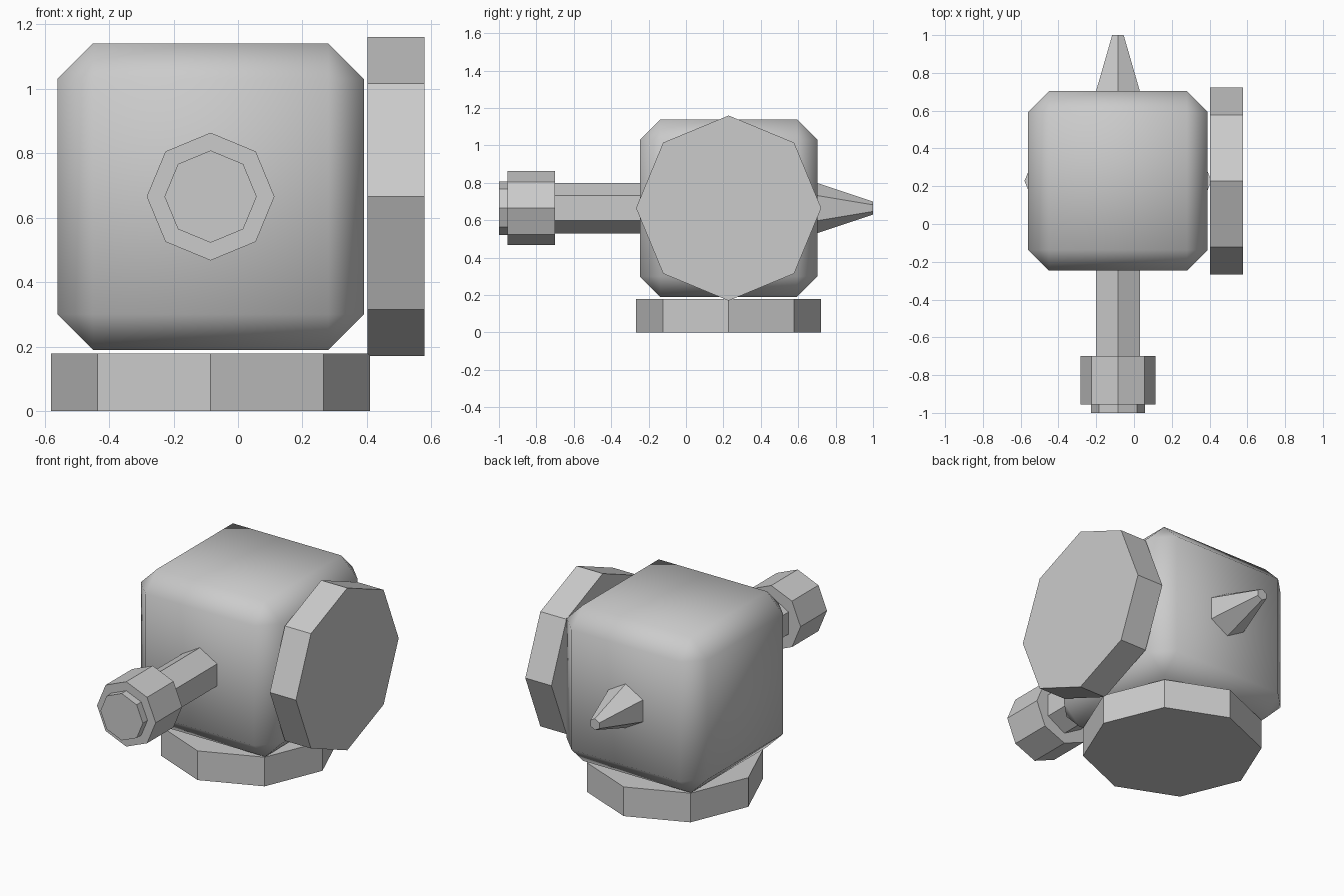
import bpy
from math import pi

if "Cube" in bpy.data.objects:
    bpy.data.objects.remove(bpy.data.objects["Cube"])

CX, CY, CZ = -0.085, 0.228, 0.665   # centre of the body


def prism(name, sides, r1, r2, start, end, axis):
    """Flat-sided prism or cone along an axis, one corner pointing up / along an axis."""
    bpy.ops.mesh.primitive_cone_add(vertices=sides, radius1=r1, radius2=r2,
                                    depth=end - start)
    ob = bpy.context.object
    ob.name = name
    mid = (start + end) / 2
    if axis == 'x':
        ob.rotation_euler = (0, pi / 2, 0)
        ob.location = (mid, CY, CZ)
    elif axis == 'y':
        ob.rotation_euler = (-pi / 2, 0, 0)
        ob.location = (CX, mid, CZ)
    else:
        ob.location = (CX, CY, mid)
    return ob


# Smooth chamfered body
bpy.ops.mesh.primitive_cube_add(size=0.95, location=(CX, CY, CZ))
body = bpy.context.object
body.name = "body"
bevel = body.modifiers.new("chamfer", 'BEVEL')
bevel.width = 0.11
bevel.segments = 1
bevel.limit_method = 'NONE'
bpy.ops.object.modifier_apply(modifier=bevel.name)
bpy.ops.object.shade_smooth()

# Octagonal discs under and beside the body
prism("base_disc", 8, 0.495, 0.495, 0.0, 0.178, 'z')
prism("side_disc", 8, 0.495, 0.495, 0.402, 0.578, 'x')

# Front barrel: hexagonal shaft, octagonal collar and end cap
prism("shaft", 6, 0.135, 0.135, -0.72, -0.2, 'y')
prism("collar", 8, 0.198, 0.198, -0.955, -0.70, 'y')
prism("end_cap", 8, 0.143, 0.143, -1.0, -0.95, 'y')

# Rear hexagonal spike
prism("rear_spike", 6, 0.135, 0.035, 0.70, 1.0, 'y')
